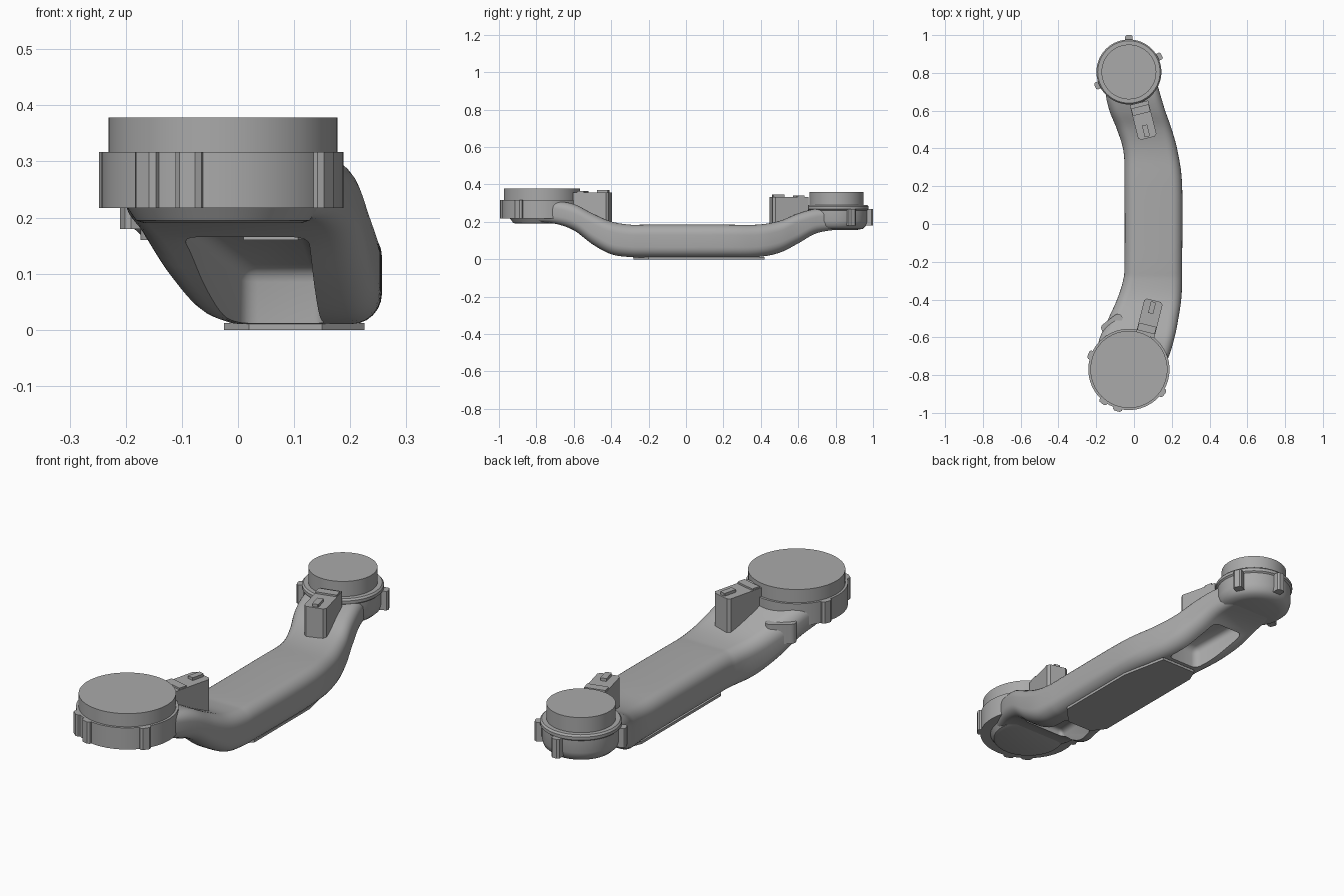
import bpy, bmesh, math
from mathutils import Vector

if "Cube" in bpy.data.objects:
    bpy.data.objects.remove(bpy.data.objects["Cube"])

gray = bpy.data.materials.new("plain gray")
gray.use_nodes = True
gray.diffuse_color = (0.4, 0.4, 0.4, 1)
gray.node_tree.nodes["Principled BSDF"].inputs["Base Color"].default_value = gray.diffuse_color

FRONT = Vector((-0.027, -0.77, 0))
BACK = Vector((-0.027, 0.805, 0))


def finish(name, bm, smooth=True):
    bmesh.ops.recalc_face_normals(bm, faces=bm.faces[:])
    mesh = bpy.data.meshes.new(name)
    bm.to_mesh(mesh)
    bm.free()
    mesh.materials.append(gray)
    ob = bpy.data.objects.new(name, mesh)
    bpy.context.collection.objects.link(ob)
    if smooth:
        bpy.ops.object.select_all(action='DESELECT')
        ob.select_set(True)
        bpy.context.view_layer.objects.active = ob
        bpy.ops.object.shade_smooth_by_angle(angle=math.radians(35))
    return ob


def loft(bm, rings):
    """Skin a list of closed rings and cap both ends."""
    loops = [[bm.verts.new(p) for p in ring] for ring in rings]
    for a, b in zip(loops, loops[1:]):
        n = len(a)
        for i in range(n):
            bm.faces.new((a[i], a[(i + 1) % n], b[(i + 1) % n], b[i]))
    bm.faces.new(loops[0])
    bm.faces.new(loops[-1])


def turned(name, centre, profile, n=64):
    """Stack of circles from (radius, z) pairs."""
    bm = bmesh.new()
    turns = [math.tau * i / n for i in range(n)]
    loft(bm, [[(centre.x + r * math.cos(t), centre.y + r * math.sin(t), z) for t in turns]
              for r, z in profile])
    return finish(name, bm)


def prism(name, points, z0, z1):
    bm = bmesh.new()
    loft(bm, [[(x, y, z) for x, y in points] for z in (z0, z1)])
    return finish(name, bm)


def rounded_section(y, x0, x1, z0, z1, r, steps=6):
    r = min(r, (x1 - x0) / 2.1, (z1 - z0) / 2.1)
    corners = [(x1 - r, z1 - r), (x0 + r, z1 - r), (x0 + r, z0 + r), (x1 - r, z0 + r)]
    ring = []
    for q, (cx, cz) in enumerate(corners):
        for k in range(steps + 1):
            t = math.pi / 2 * (q + k / steps)
            ring.append((cx + r * math.cos(t), y, cz + r * math.sin(t)))
    return ring


def smooth_rows(rows, sub=5):
    """Interpolate rows with a Catmull-Rom spline."""
    out = []
    for i in range(len(rows) - 1):
        a, b, c, d = (rows[min(max(i + k, 0), len(rows) - 1)] for k in (-1, 0, 1, 2))
        for s in range(sub):
            t = s / sub
            out.append([q + t / 2 * (r - p + t * (2 * p - 5 * q + 4 * r - w + t * (3 * (q - r) + w - p)))
                        for p, q, r, w in zip(a, b, c, d)])
    return out + [rows[-1]]


# Cranked arm: y, left x, right x, bottom z, top z, corner radius
stations = [
    (-0.8, -0.17, 0.14, 0.2, 0.31, 0.03),
    (-0.7, -0.2, 0.185, 0.19, 0.31, 0.04),
    (-0.6, -0.18, 0.215, 0.155, 0.295, 0.05),
    (-0.5, -0.135, 0.235, 0.08, 0.245, 0.055),
    (-0.4, -0.09, 0.25, 0.027, 0.202, 0.055),
    (-0.3, -0.058, 0.255, 0.012, 0.185, 0.055),
    (-0.2, -0.05, 0.255, 0.01, 0.185, 0.055),
    (0.2, -0.05, 0.255, 0.01, 0.185, 0.055),
    (0.38, -0.055, 0.232, 0.012, 0.185, 0.055),
    (0.5, -0.09, 0.2, 0.035, 0.205, 0.055),
    (0.6, -0.13, 0.165, 0.085, 0.245, 0.05),
    (0.7, -0.15, 0.135, 0.14, 0.27, 0.045),
    (0.82, -0.14, 0.1, 0.16, 0.27, 0.03),
]
bm = bmesh.new()
loft(bm, [rounded_section(*row) for row in smooth_rows(stations)])
arm = finish("arm", bm, False)


# Hollows under both bends
def hollow(name, ends):
    bm = bmesh.new()
    loft(bm, [[(x0, y, -0.1), (x1, y, -0.1), (x1, y, top), (x0, y, top)]
              for y, x0, x1, top in ends])
    bmesh.ops.recalc_face_normals(bm, faces=bm.faces[:])
    bmesh.ops.bevel(bm, geom=bm.edges[:], offset=0.025, segments=4, profile=0.5, affect='EDGES')
    cutter = finish(name, bm)
    cutter.hide_render = True
    cutter.hide_set(True)
    cut = arm.modifiers.new(name, 'BOOLEAN')
    cut.object = cutter
    cut.solver = 'EXACT'
    return cutter


cutters = [
    hollow("front_hollow_cutter", [(-0.29, 0.01, 0.155, 0.11), (-0.62, -0.1, 0.125, 0.195)]),
    hollow("back_hollow_cutter", [(0.43, 0, 0.16, 0.11), (0.66, -0.08, 0.08, 0.175)]),
]
bpy.context.view_layer.objects.active = arm
arm.select_set(True)
for mod in list(arm.modifiers):
    bpy.ops.object.modifier_apply(modifier=mod.name)
for cutter in cutters:
    bpy.data.objects.remove(cutter)
bpy.ops.object.select_all(action='DESELECT')
arm.select_set(True)
bpy.ops.object.shade_smooth_by_angle(angle=math.radians(35))

# Foot plate
prism("foot_plate", [(-0.025, -0.22), (0.02, -0.28), (0.15, -0.28), (0.225, -0.2),
                     (0.225, 0.2), (0.18, 0.42), (0.0, 0.42), (-0.025, 0.36)], 0, 0.012)

# Round housings and caps
turned("front_housing", FRONT, [(0.14, 0.19), (0.155, 0.195), (0.17, 0.217), (0.215, 0.217),
                                (0.215, 0.317)])
turned("front_cap", FRONT, [(0.204, 0.31), (0.204, 0.378)])
turned("back_housing", BACK, [(0.11, 0.157), (0.14, 0.163), (0.158, 0.18), (0.165, 0.205),
                              (0.165, 0.262), (0.172, 0.268), (0.172, 0.282), (0.165, 0.29)])
turned("back_cap", BACK, [(0.145, 0.285), (0.145, 0.36)])


# Lugs around the housings
def lugs(name, centre, radius, targets, half, z0, z1):
    for i, target in enumerate(targets):
        out = (Vector((*target, 0)) - centre).normalized()
        side = Vector((-out.y, out.x, 0))
        shape = [(radius - 0.06, -half), (radius - 0.008, -half), (radius, -half * 0.6),
                 (radius, half * 0.6), (radius - 0.008, half), (radius - 0.06, half)]
        points = [centre + out * d + side * s for d, s in shape]
        prism(f"{name}_{i + 1}", [(p.x, p.y) for p in points], z0, z1)


lugs("front_lug", FRONT, 0.23, [(-0.24, -0.69), (-0.17, -0.95), (-0.09, -0.99), (0.16, -0.9)],
     0.024, 0.217, 0.317)
lugs("back_lug", BACK, 0.195, [(-0.027, 1), (0.14, 0.89), (-0.2, 0.73)], 0.02, 0.18, 0.268)


# Plug sockets: body, raised rear step and small latch
def socket(name, centre, out, z0, z1):
    out = Vector((*out, 0)).normalized()
    side = Vector((-out.y, out.x, 0))

    def block(part, d0, d1, half, top, chamfer):
        shape = [(d0, -half), (d1 - chamfer, -half), (d1, chamfer - half),
                 (d1, half - chamfer), (d1 - chamfer, half), (d0, half)]
        points = [Vector((*centre, 0)) + out * d + side * s for d, s in shape]
        prism(f"{name}_{part}", [(p.x, p.y) for p in points], z0, top)

    block("body", -0.11, 0.083, 0.05, z1, 0.012)
    block("latch", 0.012, 0.075, 0.014, z1 + 0.013, 0.003)
    block("step", -0.09, -0.05, 0.048, z1 + 0.008, 0.003)


socket("front_socket", (0.085, -0.485), (0.04, 0.16), 0.16, 0.358)
socket("back_socket", (0.053, 0.535), (0.04, -0.16), 0.16, 0.332)

# Slanted boss on the shoulder of the arm
a, b = Vector((-0.15, -0.55)), Vector((-0.085, -0.5))
start = math.atan2(b.y - a.y, b.x - a.x) - math.pi / 2
capsule = []
for end, turn in ((b, 0), (a, math.pi)):
    for k in range(9):
        t = start + turn + math.pi * k / 8
        capsule.append((end.x + 0.024 * math.cos(t), end.y + 0.024 * math.sin(t)))
prism("shoulder_boss", capsule, 0.16, 0.25)
